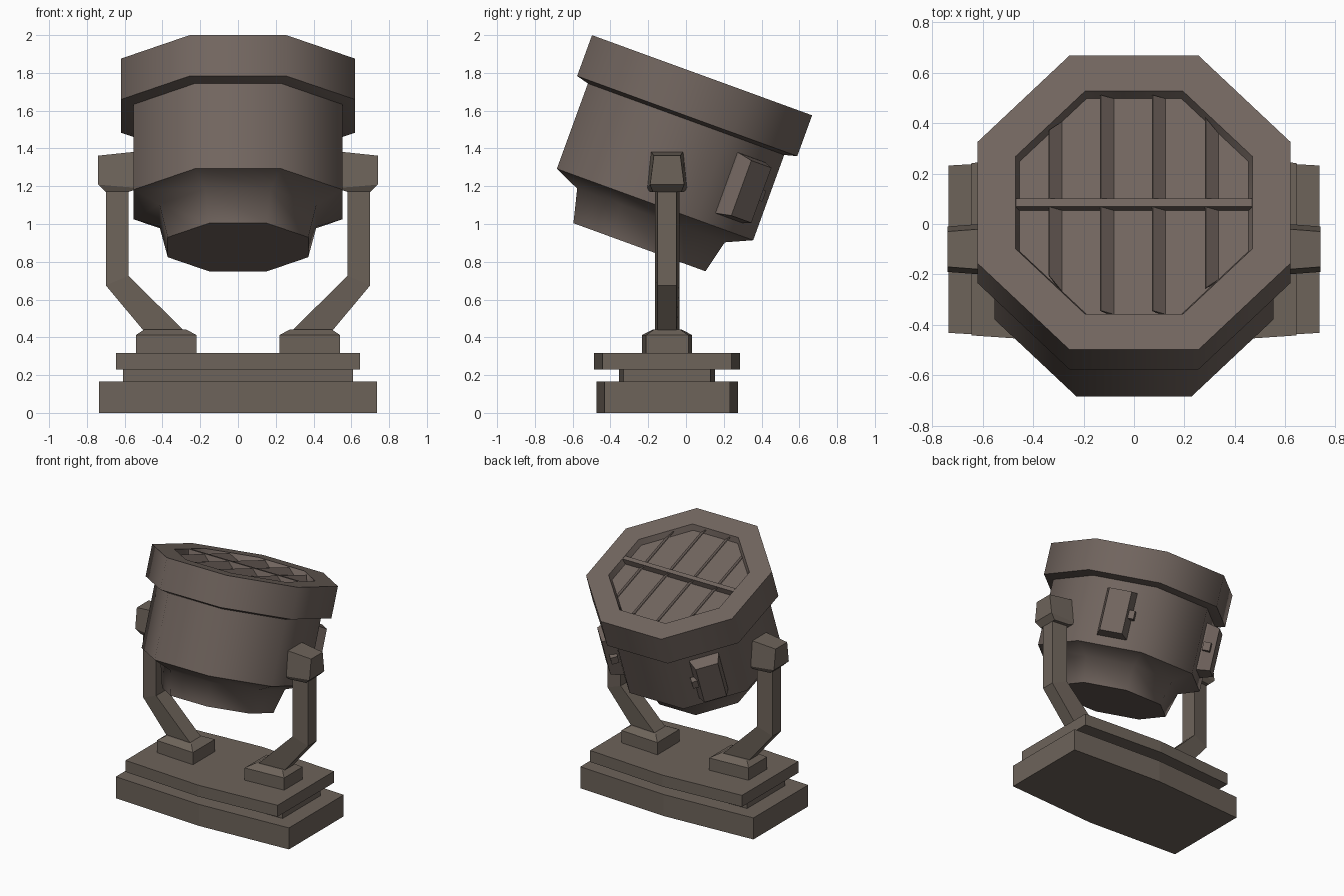
import bpy, bmesh, math
from mathutils import Matrix, Vector

if "Cube" in bpy.data.objects:
    bpy.data.objects.remove(bpy.data.objects["Cube"])


def material(name, col):
    m = bpy.data.materials.new(name)
    m.diffuse_color = (*col, 1)
    m.use_nodes = True
    m.node_tree.nodes["Principled BSDF"].inputs["Base Color"].default_value = m.diffuse_color
    return m


HEAD = material("warm grey brown", (0.168, 0.132, 0.115))
BASE = material("dull olive brown", (0.153, 0.125, 0.102))

# Lamp head frame: origin at the centre of the rim's top face, tilted back 20 degrees
TILT = Matrix.Translation((0, 0.085, 1.7875)) @ Matrix.Rotation(math.radians(-20), 4, 'X')


def loft(name, rings, mat, matrix=Matrix(), smooth=None):
    """Skin a list of equal-length point rings and cap both ends."""
    bm = bmesh.new()
    vs = [[bm.verts.new(matrix @ Vector(p)) for p in r] for r in rings]
    n = len(vs[0])
    for a, b in zip(vs, vs[1:]):
        for i in range(n):
            j = (i + 1) % n
            bm.faces.new((a[i], a[j], b[j], b[i]))
    bm.faces.new(vs[0])
    bm.faces.new(vs[-1])
    bmesh.ops.recalc_face_normals(bm, faces=bm.faces)
    me = bpy.data.meshes.new(name)
    bm.to_mesh(me)
    bm.free()
    me.materials.append(mat)
    ob = bpy.data.objects.new(name, me)
    bpy.context.collection.objects.link(ob)
    if smooth:
        bpy.ops.object.select_all(action='DESELECT')
        ob.select_set(True)
        bpy.context.view_layer.objects.active = ob
        bpy.ops.object.shade_smooth_by_angle(angle=math.radians(smooth))
    return ob


def octagon(apothem, z):
    r = apothem / math.cos(math.pi / 8)
    angles = [math.pi / 8 + k * math.pi / 4 for k in range(8)]
    return [(r * math.cos(a), r * math.sin(a), z) for a in angles]


def box(name, x0, x1, y0, y1, z0, z1, mat, matrix=Matrix()):
    rings = [[(x0, y0, z), (x1, y0, z), (x1, y1, z), (x0, y1, z)] for z in (z0, z1)]
    return loft(name, rings, mat, matrix)


# Base: three stacked slabs, bowed at the middle of the front and back edges
def slab(name, hx, corner, middle, z0, z1):
    yc = -0.1
    rings = [[(-hx, yc - corner, z), (0, yc - middle, z), (hx, yc - corner, z),
              (hx, yc + corner, z), (0, yc + middle, z), (-hx, yc + corner, z)]
             for z in (z0, z1)]
    loft(name, rings, BASE)


slab("base_slab", 0.735, 0.332, 0.374, 0.0, 0.165)
slab("base_neck", 0.61, 0.23, 0.254, 0.165, 0.23)
slab("base_top_slab", 0.645, 0.342, 0.386, 0.23, 0.318)

for s, side in ((1, "right"), (-1, "left")):
    M = Matrix.Translation((0, -0.1, 0)) @ Matrix.Diagonal((s, 1, 1, 1))

    # Foot block with a bevelled top
    def foot_ring(xi, xo, hi, ho, z):
        return [(xi, -hi, z), (xo, -ho, z), (xo, ho, z), (xi, hi, z)]
    loft(f"{side}_foot", [foot_ring(0.22, 0.54, 0.133, 0.112, 0.31),
                          foot_ring(0.22, 0.54, 0.133, 0.112, 0.412),
                          foot_ring(0.275, 0.495, 0.075, 0.068, 0.442)], BASE, M)

    # Bent yoke arm, narrower on its outer face
    path = [((0.28, 0.43), (0.495, 0.43)), ((0.58, 0.725), (0.70, 0.675)),
            ((0.58, 1.2), (0.70, 1.2))]
    loft(f"{side}_yoke_arm", [[(xi, -0.065, zi), (xo, -0.05, zo), (xo, 0.05, zo),
                               (xi, 0.065, zi)] for (xi, zi), (xo, zo) in path], BASE, M)

    # Pivot block joining arm and drum, with a tapered underside
    def pivot_ring(xi, xo, hi, ho, zi, zo):
        return [(xi, -hi, zi), (xo, -ho, zo), (xo, ho, zo), (xi, hi, zi)]
    loft(f"{side}_pivot_block", [pivot_ring(0.58, 0.70, 0.09, 0.075, 1.17, 1.17),
                                 pivot_ring(0.52, 0.74, 0.107, 0.09, 1.19, 1.208),
                                 pivot_ring(0.52, 0.74, 0.087, 0.07, 1.385, 1.362)], BASE, M)

    # Service box and its catch on the rear diagonal face of the drum
    # (local x runs outward from the face, local y toward the back)
    F = TILT @ Matrix.Diagonal((s, 1, 1, 1)) @ Matrix.Rotation(math.pi / 4, 4, 'Z')

    def panel_ring(d, t, z0, z1):
        return [(d, -t, z0), (d, t, z0), (d, t, z1), (d, -t, z1)]
    loft(f"{side}_service_box", [panel_ring(0.53, 0.107, -0.665, -0.318),
                                 panel_ring(0.565, 0.105, -0.66, -0.32),
                                 panel_ring(0.645, 0.08, -0.645, -0.335)], HEAD, F)
    box(f"{side}_service_catch", 0.565, 0.618, 0.07, 0.13, -0.52, -0.46, HEAD, F)

# Lamp drum with stepped, tapering rear housing
loft("lamp_drum", [octagon(0.553, -0.235), octagon(0.553, -0.728),
                   octagon(0.416, -0.79), octagon(0.372, -0.969)], HEAD, TILT, 55)

# Overhanging rim with recessed lens
RIN, DEPTH = 0.455, 0.045
loft("lamp_rim_and_lens", [octagon(0.545, -0.25), octagon(0.62, -0.23), octagon(0.62, 0),
                           octagon(0.47, 0), octagon(RIN, -DEPTH)], HEAD, TILT, 50)


# Slanted slats trimmed to the octagonal opening
def half_length(x):
    return min(RIN, RIN * math.sqrt(2) - abs(x))


for i, x in enumerate((-0.335, -0.13, 0.075, 0.285)):
    section = [(x, -0.003), (x + 0.05, -DEPTH), (x + 0.035, -DEPTH - 0.005), (x - 0.004, -0.008)]
    loft(f"lens_slat_{i + 1}", [[(px, e * half_length(px), pz) for px, pz in section]
                                for e in (-1, 1)], HEAD, TILT)

# Crossbar over the slats
box("lens_crossbar", -0.468, 0.468, -0.017, 0.017, -0.05, 0.0, HEAD, TILT)
